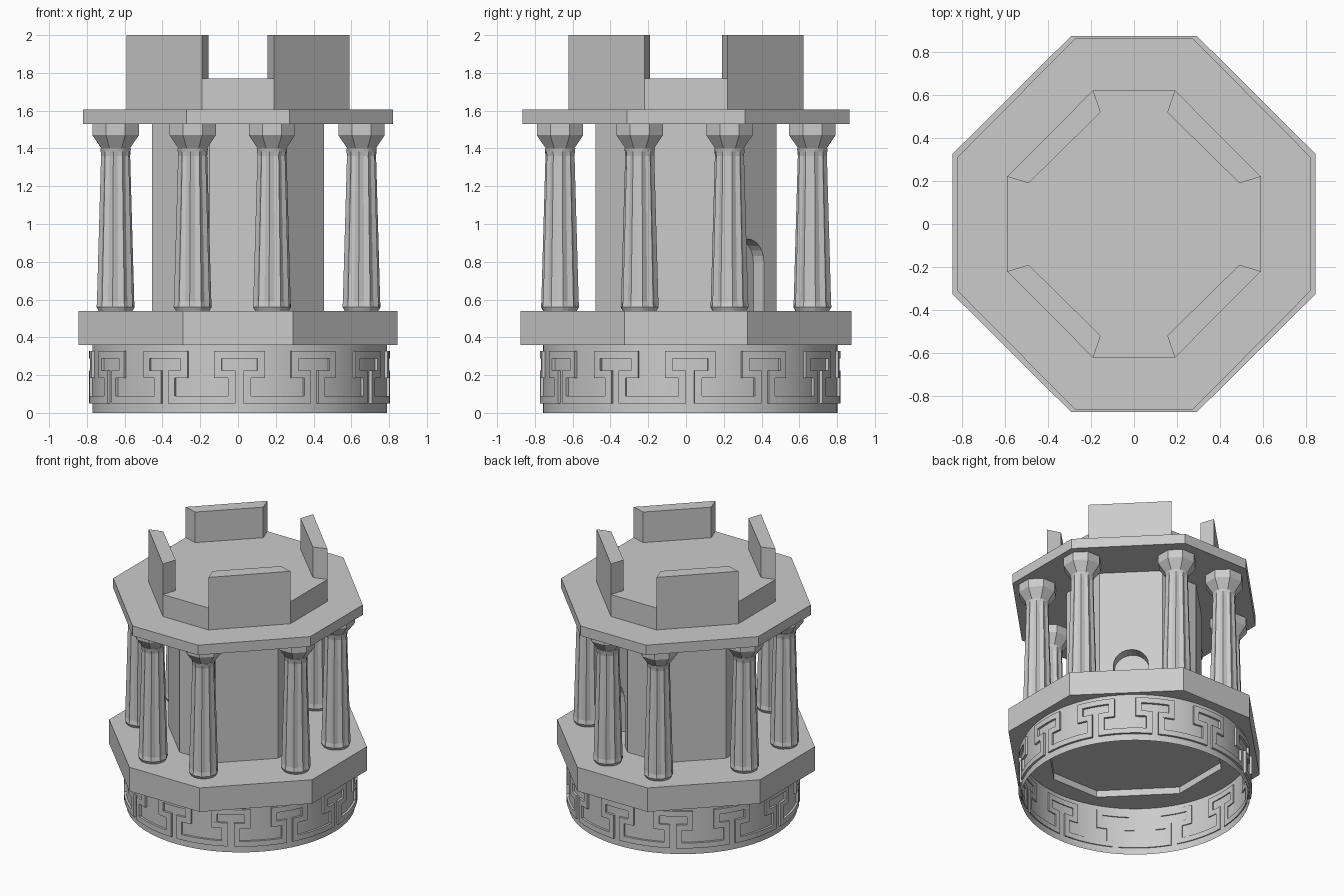
import bpy, bmesh
from math import sin, cos, pi, radians
from mathutils import Vector

if "Cube" in bpy.data.objects:
    bpy.data.objects.remove(bpy.data.objects["Cube"])


def finish(name, bm):
    bmesh.ops.recalc_face_normals(bm, faces=bm.faces)
    me = bpy.data.meshes.new(name)
    bm.to_mesh(me)
    bm.free()
    ob = bpy.data.objects.new(name, me)
    bpy.context.collection.objects.link(ob)
    return ob


def loft(bm, rings, caps=True):
    """Join equal-sized rings of 3D points, with optional end caps."""
    rv = [[bm.verts.new(p) for p in ring] for ring in rings]
    n = len(rv[0])
    for a, b in zip(rv, rv[1:]):
        for i in range(n):
            j = (i + 1) % n
            bm.faces.new((a[i], a[j], b[j], b[i]))
    if caps:
        bm.faces.new(rv[0][::-1])
        bm.faces.new(rv[-1])


def octagon(size, z):
    hx, hy, cx, cy = size
    return [(hx, -cy, z), (hx, cy, z), (cx, hy, z), (-cx, hy, z),
            (-hx, cy, z), (-hx, -cy, z), (-cx, -hy, z), (cx, -hy, z)]


def circle(r, z, n, flute=1.0):
    return [(r * (flute if i % 2 else 1) * cos(2 * pi * i / n + pi / n),
             r * (flute if i % 2 else 1) * sin(2 * pi * i / n + pi / n), z) for i in range(n)]


def octagon_part(name, levels):
    bm = bmesh.new()
    loft(bm, [octagon(s, z) for s, z in levels])
    return finish(name, bm)


BASE = (.845, .875, .292, .325)
SLAB = (.82, .865, .272, .312)
CROWN = (.59, .622, .19, .22)
CORE = (.455, .48, .15, .175)

# Stepped octagonal parts; the base has a shallow recess underneath
octagon_part("base_slab", [(CROWN, .41), (CROWN, .36), (BASE, .36), (BASE, .54)])
octagon_part("roof_slab", [(SLAB, 1.53), (SLAB, 1.605)])
octagon_part("crown_floor", [(CROWN, 1.605), (CROWN, 1.77)])
core = octagon_part("core_tower", [(CORE, .54), (CORE, 1.53)])

# Arched doorway recess in the back right facet
c, out, side = Vector((.303, .328, 0)), Vector((1, 1, 0)).normalized(), Vector((-1, 1, 0)).normalized()
arch = [(-.12, .5), (.12, .5)] + [(.12 * cos(a), .8 + .12 * sin(a))
                                  for a in [pi * i / 12 for i in range(13)]]
bm = bmesh.new()
loft(bm, [[c + out * d + side * u + Vector((0, 0, z)) for u, z in arch] for d in (-.08, .1)])
cutter = finish("doorway_cutter", bm)
cutter.hide_render = True
mod = core.modifiers.new("doorway", 'BOOLEAN')
mod.object = cutter
mod.operation = 'DIFFERENCE'
mod.solver = 'EXACT'
bpy.context.view_layer.objects.active = core
bpy.ops.object.modifier_apply(modifier="doorway")
bpy.data.objects.remove(cutter)

# Four parapet blocks on the diagonal sides
for k, (sx, sy) in enumerate([(1, 1), (-1, 1), (-1, -1), (1, -1)]):
    quad = [(.59, .22), (.19, .622), (.155, .52), (.49, .19)]
    bm = bmesh.new()
    loft(bm, [[(x * sx, y * sy, z) for x, y in quad] for z in (1.77, 2.0)])
    finish(f"parapet_{k + 1}", bm)

# Eight fluted columns with octagonal capitals
bm = bmesh.new()
loft(bm, [circle(r, z, 20, f) for r, z, f in
          [(.09, .54, 1), (.102, .56, .96), (.1, .59, .88), (.078, 1.36, .88),
           (.08, 1.385, .96), (.082, 1.40, 1)]])
loft(bm, [circle(r, z, 8) for r, z in [(.078, 1.395), (.133, 1.47), (.133, 1.53)]])
first = finish("column_1", bm)
spots = [(x, y) for x in (-.24, .18) for y in (-.667, .669)]
spots += [(x, y) for x in (-.648, .654) for y in (-.245, .23)]
for k, (x, y) in enumerate(spots):
    ob = first
    if k:
        ob = bpy.data.objects.new(f"column_{k + 1}", first.data)
        bpy.context.collection.objects.link(ob)
    ob.location = (x, y, 0)

# Open round drum below
CENTRE = (.008, .022, 0)
bm = bmesh.new()
loft(bm, [circle(.78, z, 96) for z in (0, .36)], caps=False)
drum = finish("drum_wall", bm)
drum.location = CENTRE
for p in drum.data.polygons:
    p.use_smooth = True

# Key-pattern relief: curved bars repeated twelve times around the drum
R0, R1, T = .772, .796, .02


def bar(bm, u0, u1, z0, z1, turn):
    n = max(1, round((u1 - u0) / .04))
    rings = []
    for i in range(n + 1):
        a = turn + (u0 + (u1 - u0) * i / n) / R1
        rings.append([(r * cos(a), r * sin(a), z)
                      for r, z in ((R0, z0), (R1, z0), (R1, z1), (R0, z1))])
    loft(bm, rings)


pitch = 2 * pi * R1 / 12
wide, stem = .115, .042
top, mid, low = .308, .205, .07
bm = bmesh.new()
for k in range(12):
    t = radians(30 * k)
    bar(bm, -wide - T, wide + T, top - T, top + T, t)
    bar(bm, stem - T, pitch - stem + T, low - T, low + T, t)
    for s in (-1, 1):
        for u, z0, z1 in ((wide, mid + T, top - T), (stem, low + T, mid - T)):
            bar(bm, s * u - T, s * u + T, z0, z1, t)
        a, b = sorted((s * (stem - T), s * (wide + T)))
        bar(bm, a, b, mid - T, mid + T, t)
finish("key_pattern_band", bm).location = CENTRE
